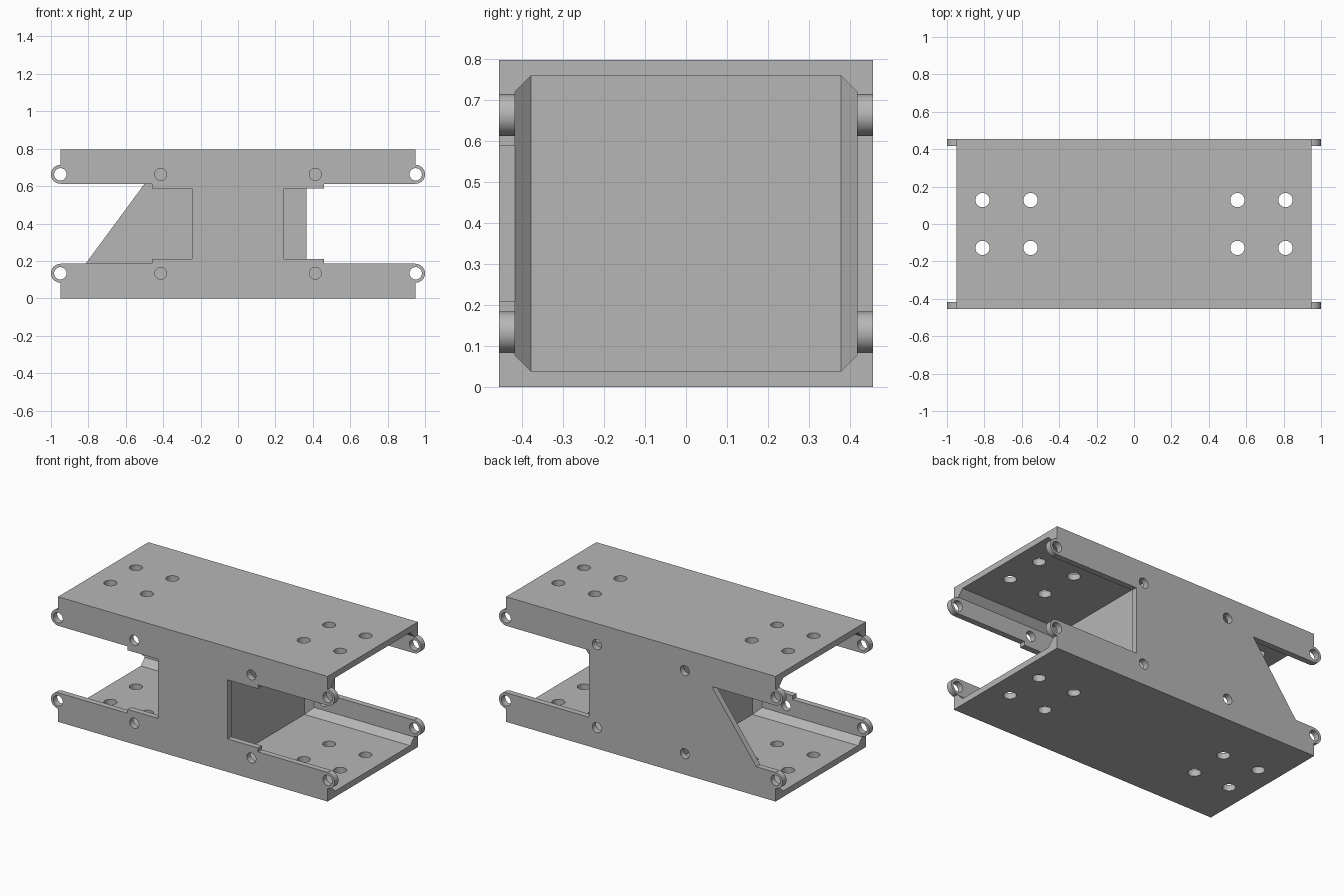
import bpy, bmesh, math
from mathutils import Matrix, Vector

cube = bpy.data.objects.get("Cube")
if cube:
    bpy.data.objects.remove(cube, do_unlink=True)

HX, HY, H = 0.95, 0.455, 0.797      # half length, half depth, height
WALL, BEVEL = 0.038, 0.04           # wall thickness, inner corner chamfer
WEB = 0.205                         # half thickness of the central block
LIP = 0.185                         # height of the side rails
EAR_Z = (0.134, H - 0.134)

gray = bpy.data.materials.new("plain_gray")
gray.use_nodes = True
gray.diffuse_color = (0.47, 0.47, 0.47, 1)
gray.node_tree.nodes["Principled BSDF"].inputs["Base Color"].default_value = gray.diffuse_color


def make(name, bm):
    bmesh.ops.recalc_face_normals(bm, faces=bm.faces)
    mesh = bpy.data.meshes.new(name)
    bm.to_mesh(mesh)
    bm.free()
    mesh.materials.append(gray)
    ob = bpy.data.objects.new(name, mesh)
    bpy.context.collection.objects.link(ob)
    return ob


def box(name, centre, size):
    bm = bmesh.new()
    place = Matrix.Translation(centre) @ Matrix.Diagonal(Vector(size).to_4d())
    bmesh.ops.create_cube(bm, size=1, matrix=place)
    return make(name, bm)


def rod(name, centre, radius, length, axis):
    bm = bmesh.new()
    turn = Matrix.Rotation(math.pi / 2, 4, "X") if axis == "Y" else Matrix()
    bmesh.ops.create_cone(bm, cap_ends=True, segments=48, radius1=radius, radius2=radius,
                          depth=length, matrix=Matrix.Translation(centre) @ turn)
    return make(name, bm)


def side_profile(name, points, y0, y1):
    bm = bmesh.new()
    face = bm.faces.new([bm.verts.new((x, y0, z)) for x, z in points])
    out = bmesh.ops.extrude_face_region(bm, geom=[face], use_keep_orig=True)["geom"]
    verts = [g for g in out if isinstance(g, bmesh.types.BMVert)]
    bmesh.ops.translate(bm, verts=verts, vec=(0, y1 - y0, 0))
    return make(name, bm)


def cavity(side):
    # Open-ended pocket with chamfered long corners and chamfered web corners
    bm = bmesh.new()
    for sy in (-1, 1):
        for low, mid in ((WALL, WALL + BEVEL), (H - WALL, H - WALL - BEVEL)):
            wide, narrow = HY - WALL, HY - WALL - BEVEL
            for x, y, z in ((WEB, narrow, low), (WEB + BEVEL, wide, mid),
                            (1.2, narrow, low), (1.2, wide, mid)):
                bm.verts.new((side * x, sy * y, z))
    bmesh.ops.convex_hull(bm, input=bm.verts)
    bmesh.ops.dissolve_limit(bm, angle_limit=0.01, verts=bm.verts, edges=bm.edges)
    return make("pocket_cutter", bm)


def combine(target, tool, operation):
    tool.hide_render = True
    mod = target.modifiers.new("boolean", "BOOLEAN")
    mod.operation, mod.solver, mod.object = operation, "EXACT", tool
    bpy.context.view_layer.objects.active = target
    bpy.ops.object.modifier_apply(modifier=mod.name)
    bpy.data.objects.remove(tool, do_unlink=True)


# Main body with a pocket at each end
frame = box("link_frame", (0, 0, H / 2), (2 * HX, 2 * HY, H))
for side in (-1, 1):
    combine(frame, cavity(side), "DIFFERENCE")

# Stepped openings in the front wall
inner = WEB + BEVEL
half = [(inner, LIP + 0.025), (0.46, LIP + 0.025), (0.46, LIP), (1.2, LIP)]
notch = half + [(x, H - z) for x, z in reversed(half)]
for side in (-1, 1):
    cut = side_profile("front_cutter", [(side * x, z) for x, z in notch], -0.6, -0.4)
    combine(frame, cut, "DIFFERENCE")

# Square and slanted openings in the back wall
square = [(0.365, LIP), (1.2, LIP), (1.2, H - LIP), (0.365, H - LIP)]
slant = [(-1.2, LIP), (-0.815, LIP), (-0.5, H - LIP), (-1.2, H - LIP)]
for points in (square, slant):
    combine(frame, side_profile("back_cutter", points, 0.4, 0.6), "DIFFERENCE")

# Hinge ears on the rail ends, and the holes along the rails
for side in (-1, 1):
    for z in EAR_Z:
        for sy in (-1, 1):
            ear = rod("ear", (side * HX, sy * (HY - WALL / 2), z), 0.05, WALL, "Y")
            combine(frame, ear, "UNION")
        combine(frame, rod("ear_hole", (side * HX, 0, z), 0.033, 1.4, "Y"), "DIFFERENCE")
        for x, y in ((0.413, -0.45), (0.31, 0.45)):
            combine(frame, rod("rail_hole", (side * x, y, z), 0.032, 0.2, "Y"), "DIFFERENCE")

# Bolt holes through the top and bottom plates
for x in (-0.81, -0.553, 0.553, 0.81):
    for y in (-0.128, 0.128):
        combine(frame, rod("plate_hole", (x, y, H / 2), 0.038, 1.2, "Z"), "DIFFERENCE")

bpy.ops.object.select_all(action="DESELECT")
frame.select_set(True)
bpy.context.view_layer.objects.active = frame
bpy.ops.object.shade_smooth_by_angle(angle=math.radians(30))
